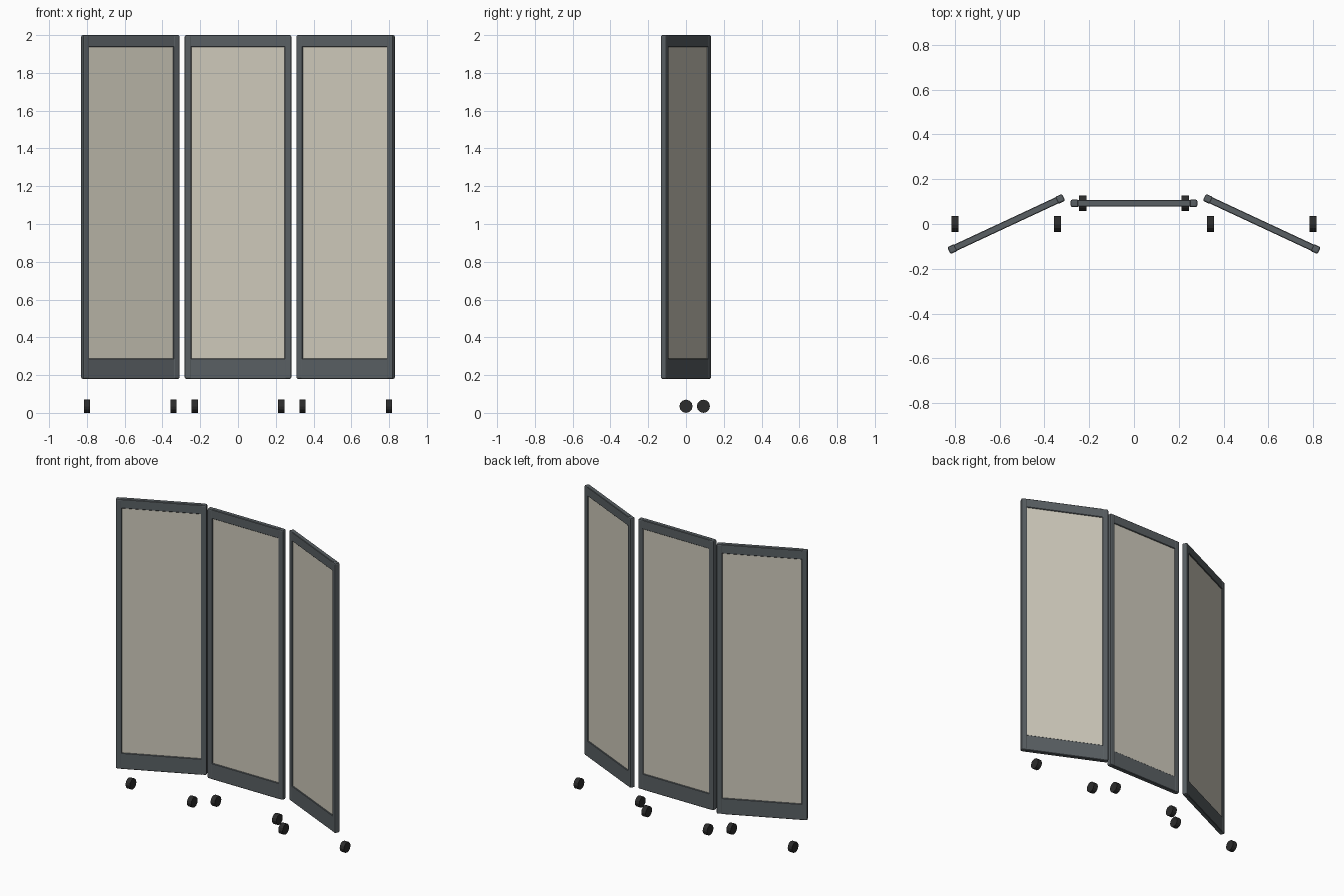
import bpy
from math import radians, cos, sin, pi
from mathutils import Matrix, Vector

if "Cube" in bpy.data.objects:
    bpy.data.objects.remove(bpy.data.objects["Cube"])

W, Z0, Z1 = 0.565, 0.18, 2.0        # panel width, bottom and top
STILE, TOP, BOT = 0.037, 0.062, 0.108


def material(name, color):
    m = bpy.data.materials.new(name)
    m.diffuse_color = color
    m.use_nodes = True
    m.node_tree.nodes["Principled BSDF"].inputs["Base Color"].default_value = m.diffuse_color
    return m


FRAME = material("dark_grey_metal", (0.10, 0.115, 0.125, 1))
FABRIC = material("beige_fabric", (0.62, 0.59, 0.50, 1))
RUBBER = material("black_rubber", (0.025, 0.025, 0.025, 1))


def finish(o, name, mat, bevel=0, segments=1):
    o.name = name
    o.data.materials.append(mat)
    if bevel:
        b = o.modifiers.new("bevel", 'BEVEL')
        b.width, b.segments = bevel, segments
    return o


def box(name, mat, place, x0, x1, t, z0, z1, bevel=0, segments=1):
    bpy.ops.mesh.primitive_cube_add(size=1)
    o = bpy.context.object
    o.data.transform(Matrix.Diagonal((x1 - x0, t, z1 - z0, 1)))
    o.matrix_world = place @ Matrix.Translation(((x0 + x1) / 2, 0, (z0 + z1) / 2))
    return finish(o, name, mat, bevel, segments)


def panel(side, x, y, angle):
    place = Matrix.Translation((x, y, 0)) @ Matrix.Rotation(radians(angle), 4, 'Z')
    h = W / 2
    # upright frame members with softened edges
    for s, n in ((-1, "left"), (1, "right")):
        a, b = sorted((s * h, s * (h - STILE)))
        box(f"{side}_{n}_stile", FRAME, place, a, b, 0.034, Z0, Z1, 0.008, 2)
    # rails across top and bottom
    a, b = -h + STILE - 0.008, h - STILE + 0.008
    box(f"{side}_top_rail", FRAME, place, a, b, 0.03, Z1 - TOP, Z1, 0.003)
    box(f"{side}_bottom_rail", FRAME, place, a, b, 0.03, Z0, Z0 + BOT, 0.003)
    # fabric infill
    box(f"{side}_fabric", FABRIC, place, a, b, 0.018, Z0 + BOT - 0.01, Z1 - TOP + 0.01)
    # castor wheels
    for s, n in ((-1, "left"), (1, "right")):
        bpy.ops.mesh.primitive_cylinder_add(vertices=12, radius=0.035, depth=0.032,
                                            location=(x + s * 0.229, y, 0.035),
                                            rotation=(0, pi / 2, 0))
        finish(bpy.context.object, f"{side}_{n}_wheel", RUBBER)


panel("left", -0.57, 0, 25)
panel("centre", 0, 0.092, 0)
panel("right", 0.57, 0, -25)
